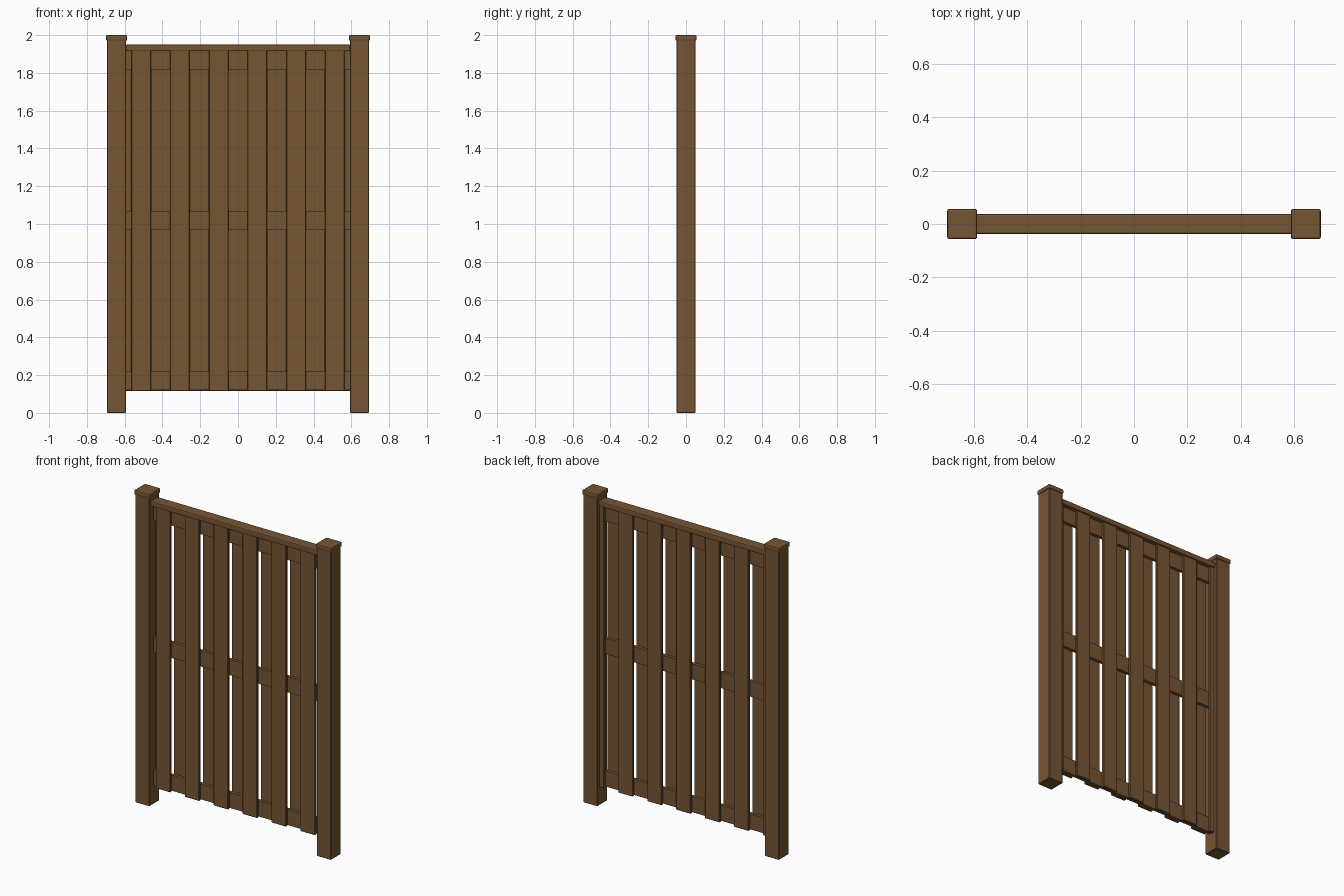
import bpy

cube = bpy.data.objects.get("Cube")
if cube:
    bpy.data.objects.remove(cube, do_unlink=True)

wood = bpy.data.materials.new("brown_wood")
wood.use_nodes = True
colour = (0.178, 0.091, 0.033, 1)
wood.diffuse_color = colour
wood.node_tree.nodes["Principled BSDF"].inputs["Base Color"].default_value = colour


def block(name, x, y, z, bevel=0.0, segments=1):
    """Box from (low, high) ranges on each axis, with optional bevelled edges."""
    ranges = (x, y, z)
    bpy.ops.mesh.primitive_cube_add(size=1, location=[(a + b) / 2 for a, b in ranges])
    ob = bpy.context.object
    ob.name = name
    ob.scale = [b - a for a, b in ranges]
    bpy.ops.object.transform_apply(location=False, rotation=False, scale=True)
    ob.data.materials.append(wood)
    if bevel:
        mod = ob.modifiers.new("edges", "BEVEL")
        mod.width = bevel
        mod.segments = segments
    return ob


def around(centre, half):
    return (centre - half, centre + half)


POST_X, PANEL_X = 0.643, 0.595
BOTTOM, TOP = 0.115, 1.92
PITCH, BOARD = 0.205, 0.052
RAIL_Y, FACE_Y = 0.01, 0.028

# Posts with overhanging caps
for side, sign in (("right", -1), ("left", 1)):
    block(side + "_post", around(sign * POST_X, 0.051), around(0, 0.051), (0, 1.98), 0.003)
    block(side + "_post_cap", around(sign * POST_X, 0.056), around(0, 0.056), (1.97, 2), 0.007, 2)

# Rails sandwiched between the two layers of boards
for name, low in (("bottom", BOTTOM + 0.005), ("middle", 0.97), ("top", 1.818)):
    block(name + "_rail", (-PANEL_X, PANEL_X), around(0, RAIL_Y), (low, low + 0.1))

# Handrail along the top of the panel
block("top_trim", (-PANEL_X, PANEL_X), around(0, 0.037), (TOP - 0.005, 1.95), 0.007, 2)

# Front boards
for i in range(6):
    block(f"front_board_{i + 1}", around((i - 2.5) * PITCH, BOARD),
          (-FACE_Y, -RAIL_Y), (BOTTOM, TOP), 0.003)

# Back boards fill the gaps, with narrow strips beside the posts
for i in range(7):
    low, high = around((i - 3) * PITCH, BOARD)
    block(f"back_board_{i + 1}", (max(low, -PANEL_X), min(high, PANEL_X)),
          (RAIL_Y, FACE_Y), (BOTTOM, TOP), 0.003)
